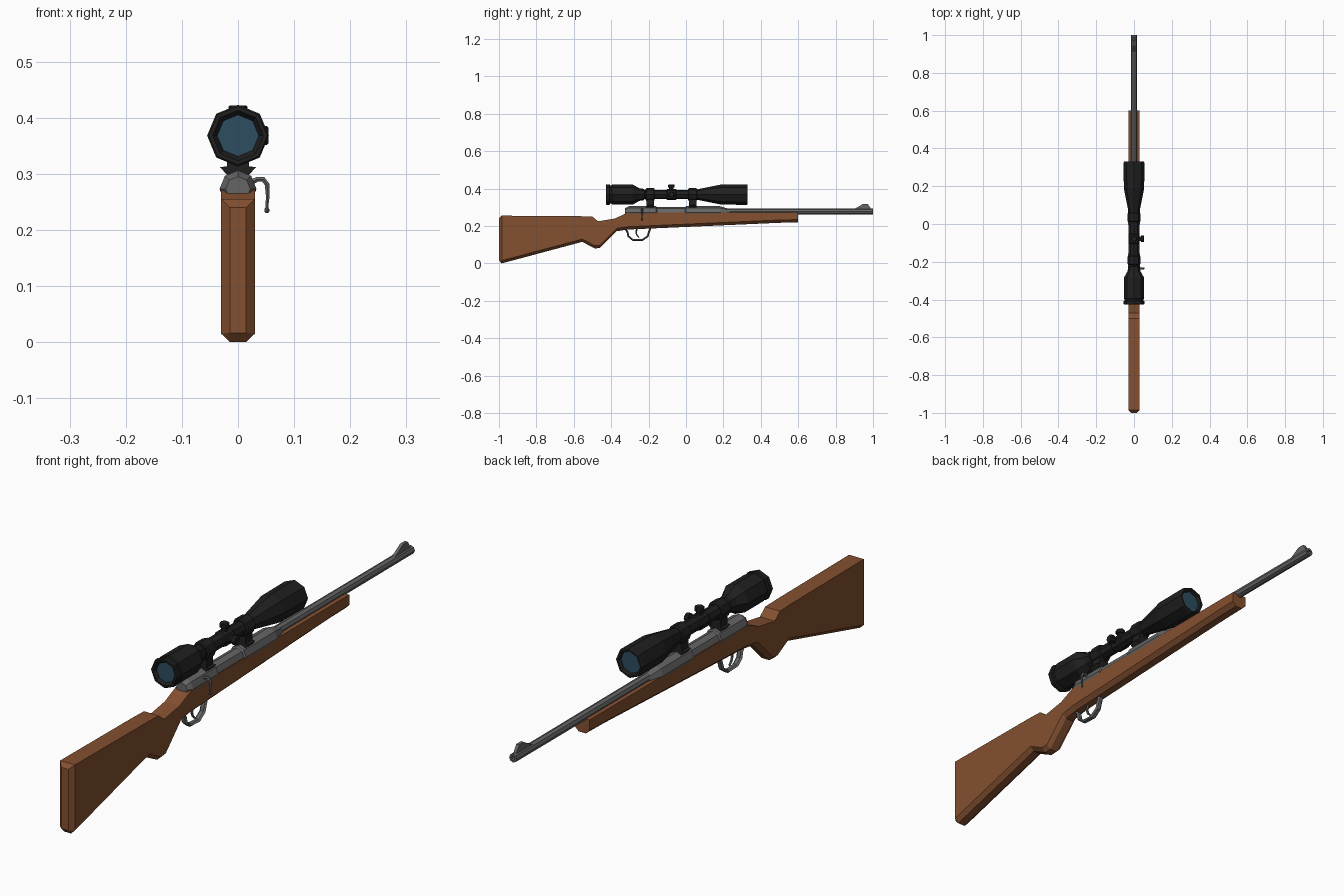
import bpy, bmesh, math
from mathutils import Vector


def material(name, rgb):
    m = bpy.data.materials.new(name)
    m.diffuse_color = (*rgb, 1)
    return m


WOOD = material("wood", (0.23, 0.08, 0.03))
STEEL = material("steel", (0.13, 0.13, 0.13))
BLACK = material("black", (0.014, 0.014, 0.014))
GLASS = material("glass", (0.026, 0.075, 0.115))


def loft(name, rings, mat):
    """Skin a list of equal-length point rings and cap both ends."""
    bm = bmesh.new()
    vs = [[bm.verts.new(p) for p in r] for r in rings]
    n = len(vs[0])
    for a, b in zip(vs, vs[1:]):
        for i in range(n):
            j = (i + 1) % n
            bm.faces.new((a[i], a[j], b[j], b[i]))
    bm.faces.new(vs[0])
    bm.faces.new(vs[-1])
    bmesh.ops.recalc_face_normals(bm, faces=bm.faces)
    me = bpy.data.meshes.new(name)
    bm.to_mesh(me)
    bm.free()
    me.materials.append(mat)
    ob = bpy.data.objects.new(name, me)
    bpy.context.collection.objects.link(ob)
    return ob


def lathe(name, profile, mat, centre=(0, 0, 0), axis="y", n=8):
    """Faceted solid from (distance, radius) pairs along an axis."""
    rings = []
    for d, r in profile:
        ring = []
        for i in range(n):
            a = 2 * math.pi * i / n
            c, s = r * math.cos(a), r * math.sin(a)
            p = {"x": (d, c, s), "y": (c, d, s), "z": (c, s, d)}[axis]
            ring.append(Vector(p) + Vector(centre))
        rings.append(ring)
    return loft(name, rings, mat)


def sweep(name, path, side, sizes, mat, n=6):
    """Sweep an oval (half width along side, half thickness) along a flat path."""
    pts = [Vector(p) for p in path]
    side = Vector(side)
    rings = []
    for i, p in enumerate(pts):
        t = (pts[min(i + 1, len(pts) - 1)] - pts[max(i - 1, 0)]).normalized()
        nrm = t.cross(side)
        w, h = sizes[i] if isinstance(sizes, list) else sizes
        rings.append([p + side * w * math.cos(2 * math.pi * k / n)
                      + nrm * h * math.sin(2 * math.pi * k / n) for k in range(n)])
    return loft(name, rings, mat)


def slab(name, outline, half, mat):
    """Extrude a (y, z) outline across x."""
    return loft(name, [[(x, y, z) for y, z in outline] for x in (-half, half)], mat)


# Stock: top and bottom profile points, chamfered along the underside and butt
def stock_ring(yt, zt, yb, zb, w=0.03, c=0.015):
    half = [(w, yt, zt), (w, yb, zb + c), (min(w, 0.0145), yb, zb)]
    return half + [(-x, y, z) for x, y, z in reversed(half)]


stations = [
    (-0.985, 0.255, -0.985, 0.0), (-0.56, 0.252, -0.555, 0.115),
    (-0.50, 0.25, -0.488, 0.08), (-0.47, 0.225, -0.46, 0.082),
    (-0.38, 0.24, -0.37, 0.172), (-0.31, 0.272, -0.31, 0.181),
    (0.50, 0.272, 0.50, 0.217), (0.60, 0.272, 0.60, 0.219),
]
butt = stock_ring(-1.0, 0.24, -1.0, 0.016, 0.0146, 0.001)
loft("stock", [butt] + [stock_ring(*s) for s in stations], WOOD)

# Receiver and barrel
lathe("receiver", [(-0.325, 0.022), (-0.305, 0.033), (-0.16, 0.033), (-0.155, 0.028),
                   (-0.005, 0.028), (0.0, 0.033), (0.18, 0.033), (0.235, 0.017)],
      STEEL, (0, 0, 0.273))
lathe("barrel", [(0.2, 0.0165), (1.0, 0.0155), (1.0, 0.008), (0.97, 0.008)],
      STEEL, (0, 0, 0.277))

# Front sight
slab("front_sight", [(0.88, 0.285), (0.91, 0.296), (0.945, 0.317), (0.972, 0.317),
                     (0.985, 0.298), (0.99, 0.285)], 0.006, STEEL)

# Bolt handle with knob
sweep("bolt_handle", [(0.02, -0.235, 0.283), (0.034, -0.235, 0.29), (0.045, -0.235, 0.29),
                      (0.052, -0.235, 0.281), (0.053, -0.235, 0.262), (0.0515, -0.235, 0.238)],
      (0, 1, 0), [(0.007, 0.006), (0.006, 0.005), (0.005, 0.005),
                  (0.005, 0.005), (0.004, 0.004), (0.0025, 0.0025)], STEEL)
lathe("bolt_knob", [(-0.005, 0.002), (-0.002, 0.0045), (0.002, 0.0045), (0.005, 0.002)],
      STEEL, (0.0515, -0.235, 0.235), "z")

# Trigger guard and trigger
guard = [(-0.325, 0.185), (-0.313, 0.168), (-0.308, 0.145), (-0.285, 0.126),
         (-0.235, 0.124), (-0.205, 0.145), (-0.198, 0.168), (-0.19, 0.19)]
sweep("trigger_guard", [(0, y, z) for y, z in guard], (1, 0, 0), (0.012, 0.006), STEEL)
sweep("trigger", [(0, -0.262, 0.19), (0, -0.267, 0.165), (0, -0.262, 0.15), (0, -0.25, 0.138)],
      (1, 0, 0), [(0.006, 0.006), (0.005, 0.005), (0.005, 0.004), (0.004, 0.003)], STEEL)

# Scope body: recessed eyepiece, tube, flared objective
SZ = 0.368
lathe("scope_body", [
    (-0.415, 0.037), (-0.427, 0.045), (-0.427, 0.052), (-0.424, 0.055), (-0.408, 0.055),
    (-0.406, 0.049), (-0.398, 0.049), (-0.395, 0.054), (-0.285, 0.054), (-0.25, 0.034),
    (-0.225, 0.03), (-0.222, 0.025), (0.045, 0.025), (0.06, 0.028), (0.19, 0.054),
    (0.325, 0.055), (0.33, 0.052), (0.33, 0.045), (0.316, 0.04)], BLACK, (0, 0, SZ))
for name, y, r in (("eyepiece_lens", -0.416, 0.037), ("objective_lens", 0.317, 0.04)):
    lathe(name, [(y - 0.001, r), (y + 0.001, r)], GLASS, (0, 0, SZ))

# Scope rings and their mounts
for name, y in (("rear", -0.192), ("front", 0.035)):
    lathe(name + "_scope_ring", [(y - 0.024, 0.029), (y - 0.02, 0.034), (y + 0.02, 0.034),
                                 (y + 0.024, 0.029)], BLACK, (0, 0, SZ))
    mount = [(-0.018, 0.296), (-0.032, 0.312), (-0.02, 0.313), (-0.02, 0.345),
             (0.02, 0.345), (0.02, 0.313), (0.032, 0.312), (0.018, 0.296)]
    loft(name + "_scope_mount", [[(x, y + d, z) for x, z in mount]
                                 for d in (-0.02, 0.02)], BLACK)

# Adjustment turrets on a raised collar
lathe("turret_collar", [(-0.105, 0.025), (-0.1, 0.029), (-0.055, 0.029), (-0.05, 0.025)],
      BLACK, (0, 0, SZ))
turret = [(0.015, 0.012), (0.037, 0.012), (0.038, 0.017), (0.051, 0.017), (0.054, 0.014)]
for name, axis in (("top_turret", "z"), ("side_turret", "x")):
    lathe(name, turret, BLACK, (0, -0.078, SZ), axis)
